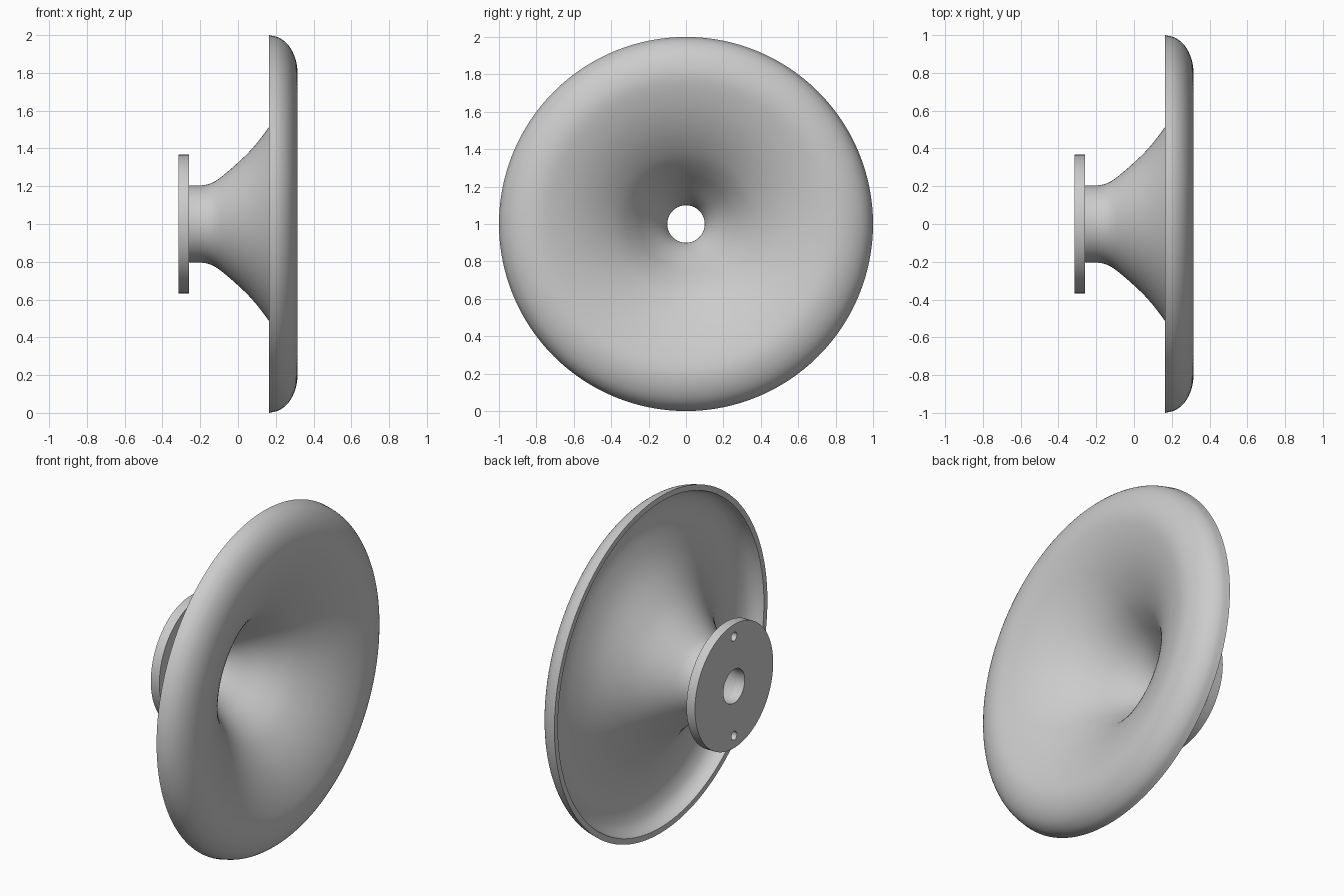
import bpy, bmesh, math
from mathutils import Matrix, Vector

cube = bpy.data.objects.get("Cube")
if cube:
    bpy.data.objects.remove(cube, do_unlink=True)

grey = bpy.data.materials.new("light_grey")
grey.use_nodes = True
colour = (0.6, 0.6, 0.6, 1)
grey.diffuse_color = colour
grey.node_tree.nodes["Principled BSDF"].inputs["Base Color"].default_value = colour

AXIS_Z = 1.0
SEGMENTS = 128


def smooth_path(points, steps=5):
    """Catmull-Rom curve through (x, radius) points."""
    pts = [Vector(p) for p in points]
    pts = [2 * pts[0] - pts[1]] + pts + [2 * pts[-1] - pts[-2]]
    out = []
    for a, b, c, d in zip(pts, pts[1:], pts[2:], pts[3:]):
        for i in range(steps):
            t = i / steps
            out.append(0.5 * (2 * b + (c - a) * t + (2 * a - 5 * b + 4 * c - d) * t**2
                              + (3 * b - a - 3 * c + d) * t**3))
    return out + [pts[-2]]


def select_only(obj):
    bpy.ops.object.select_all(action='DESELECT')
    obj.select_set(True)
    bpy.context.view_layer.objects.active = obj


def finish(bm, name):
    bmesh.ops.recalc_face_normals(bm, faces=bm.faces)
    mesh = bpy.data.meshes.new(name)
    bm.to_mesh(mesh)
    bm.free()
    mesh.materials.append(grey)
    obj = bpy.data.objects.new(name, mesh)
    bpy.context.collection.objects.link(obj)
    return obj


def lathe(name, profile):
    """Revolve a closed (x, radius) outline about the horn's axis."""
    bm = bmesh.new()
    rings = []
    for x, r in profile:
        rings.append([bm.verts.new((x, r * math.sin(a), AXIS_Z + r * math.cos(a)))
                      for a in (2 * math.pi * i / SEGMENTS for i in range(SEGMENTS))])
    for ring, following in zip(rings, rings[1:] + rings[:1]):
        for i in range(SEGMENTS):
            j = (i + 1) % SEGMENTS
            bm.faces.new((ring[i], ring[j], following[j], following[i]))
    return finish(bm, name)


def shade(obj):
    select_only(obj)
    bpy.ops.object.shade_smooth_by_angle(angle=math.radians(35))


# Horn: flared inner surface rolled over into the rim, then back along the outside
front = smooth_path([(-0.262, 0.1), (-0.21, 0.12), (-0.15, 0.155), (-0.06, 0.22), (0.035, 0.29),
                     (0.12, 0.37), (0.2, 0.48), (0.26, 0.595), (0.3, 0.71), (0.315, 0.8),
                     (0.302, 0.88), (0.268, 0.945), (0.22, 0.985), (0.165, 1.0)])
back = smooth_path([(0.165, 0.967), (0.21, 0.95), (0.245, 0.915), (0.268, 0.855), (0.273, 0.79),
                    (0.257, 0.71), (0.22, 0.61), (0.165, 0.515), (0.08, 0.405), (0, 0.325),
                    (-0.09, 0.248), (-0.14, 0.217), (-0.19, 0.205), (-0.262, 0.205)])
horn = lathe("horn", front + back)
shade(horn)

# Mounting flange with a central throat opening
flange = lathe("mounting_flange", [(-0.316, 0.1), (-0.316, 0.367), (-0.26, 0.367), (-0.26, 0.1)])

# Two bolt holes, above and below the throat
for side in (-1, 1):
    bm = bmesh.new()
    bmesh.ops.create_cone(bm, cap_ends=True, segments=32, radius1=0.026, radius2=0.026, depth=0.2,
                          matrix=Matrix.Translation((-0.29, 0, AXIS_Z + side * 0.295))
                          @ Matrix.Rotation(math.pi / 2, 4, 'Y'))
    cutter = finish(bm, "bolt_hole_cutter")
    cutter.hide_render = True
    cut = flange.modifiers.new("bolt_hole", 'BOOLEAN')
    cut.object = cutter
    cut.solver = 'EXACT'
    select_only(flange)
    bpy.ops.object.modifier_apply(modifier=cut.name)
    bpy.data.objects.remove(cutter, do_unlink=True)
shade(flange)
